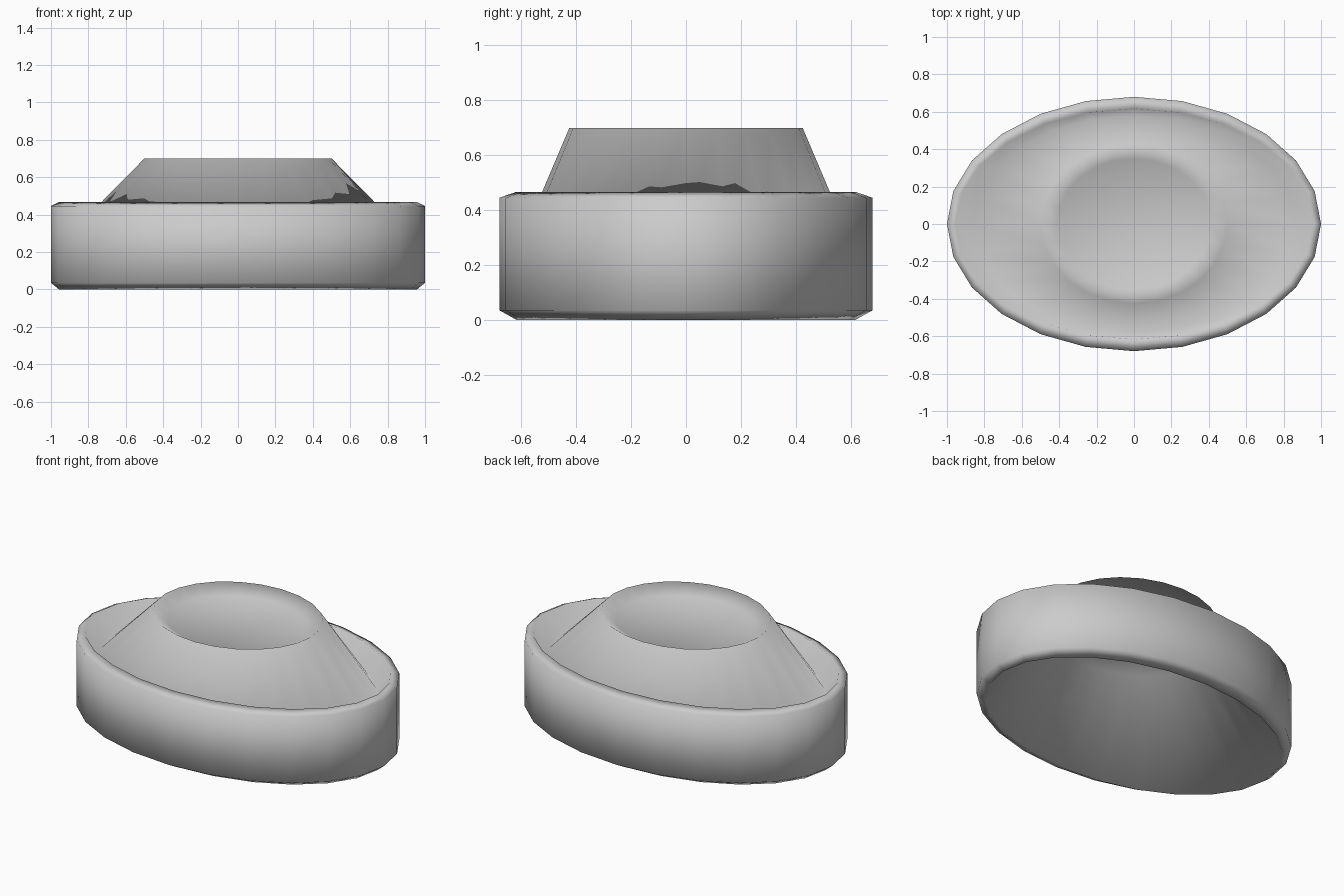
import bpy
import bmesh
from math import cos, sin, pi

cube = bpy.data.objects.get("Cube")
if cube:
    bpy.data.objects.remove(cube, do_unlink=True)

SIDES = 24

grey = bpy.data.materials.new("light grey cloth")
grey.use_nodes = True
grey.diffuse_color = (0.6, 0.6, 0.6, 1)
grey.node_tree.nodes["Principled BSDF"].inputs["Base Color"].default_value = (0.6, 0.6, 0.6, 1)


def oval_ring(bm, rx, ry, z):
    """One oval ring of vertices, counter-clockwise from above."""
    angles = [2 * pi * i / SIDES for i in range(SIDES)]
    return [bm.verts.new((rx * cos(a), ry * sin(a), z)) for a in angles]


def oval_solid(name, profile):
    """Skin a stack of oval rings (x radius, y radius, height) and cap both ends."""
    bm = bmesh.new()
    rings = [oval_ring(bm, *row) for row in profile]
    for a, b in zip(rings, rings[1:]):
        for i in range(SIDES):
            j = (i + 1) % SIDES
            bm.faces.new((a[i], a[j], b[j], b[i]))
    bm.faces.new(rings[0][::-1])
    bm.faces.new(rings[-1])
    for face in bm.faces:
        face.smooth = True
    mesh = bpy.data.meshes.new(name)
    bm.to_mesh(mesh)
    bm.free()
    mesh.materials.append(grey)
    obj = bpy.data.objects.new(name, mesh)
    bpy.context.collection.objects.link(obj)


# Hollow underside, chamfered band, groove behind the rim, sloping crown, dished top
oval_solid("hat_body", [
    (0.45, 0.38, 0.56),
    (0.957, 0.617, 0.0),
    (1.0, 0.68, 0.035),
    (1.0, 0.68, 0.445),
    (0.957, 0.617, 0.467),
    (0.86, 0.58, 0.335),
    (0.5, 0.425, 0.70),
    (0.41, 0.35, 0.65),
])
